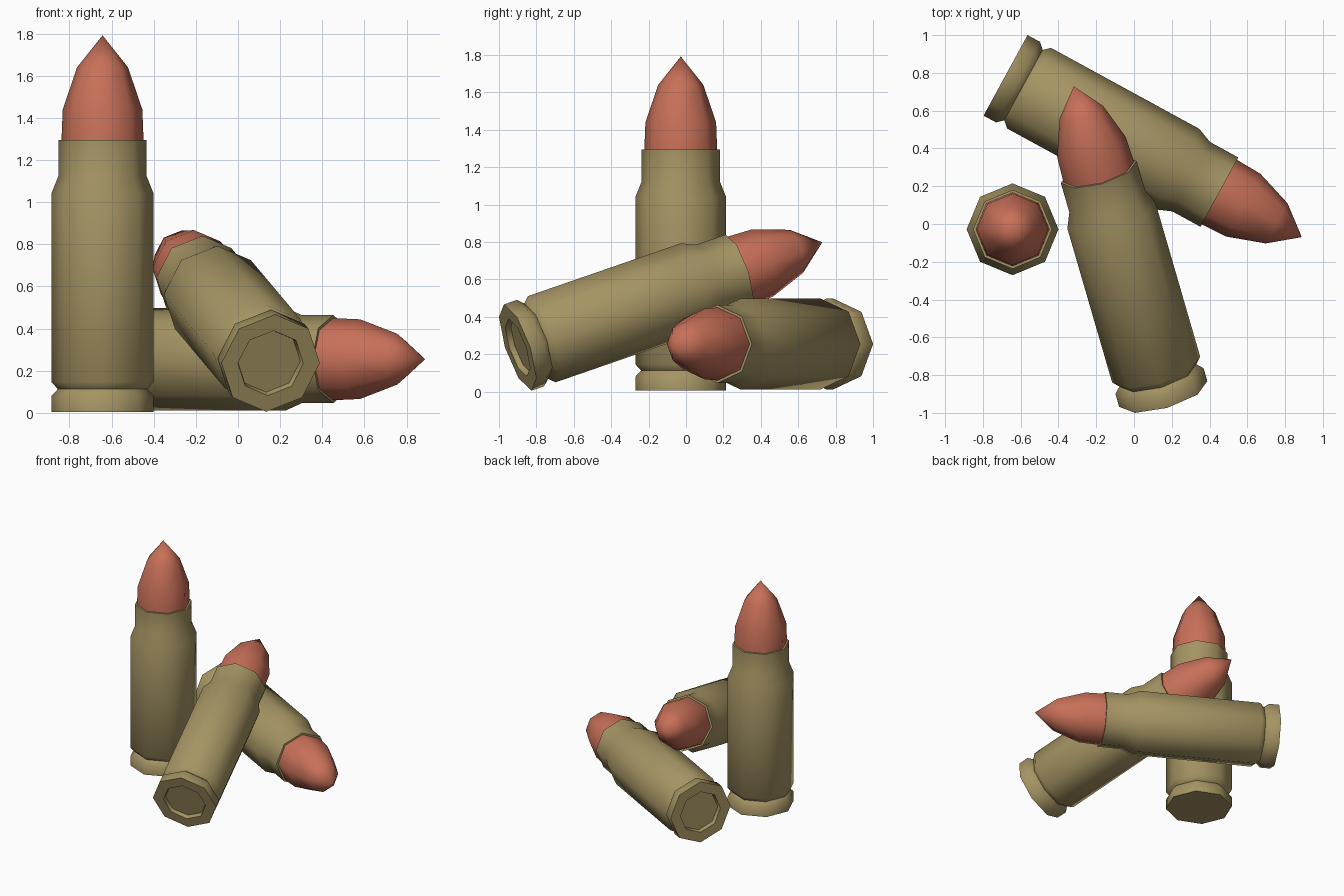
import bpy, bmesh, math
from mathutils import Vector

if "Cube" in bpy.data.objects:
    bpy.data.objects.remove(bpy.data.objects["Cube"])

SIDES = 8


def material(name, color):
    m = bpy.data.materials.new(name)
    m.diffuse_color = color
    m.use_nodes = True
    m.node_tree.nodes["Principled BSDF"].inputs["Base Color"].default_value = m.diffuse_color
    return m


brass = material("brass", (0.376, 0.296, 0.125, 1))
copper = material("copper", (0.578, 0.162, 0.098, 1))


def lathe(name, profile, mat, base, tip):
    """Revolve (radius, height) pairs and aim the local z axis from base to tip."""
    bm = bmesh.new()
    rings = []
    for r, z in profile:
        if r == 0:
            rings.append([bm.verts.new((0, 0, z))] * SIDES)
        else:
            rings.append([bm.verts.new((r * math.cos(a), r * math.sin(a), z))
                          for a in (math.tau * i / SIDES for i in range(SIDES))])
    for lo, hi in zip(rings, rings[1:]):
        for i in range(SIDES):
            j = (i + 1) % SIDES
            bm.faces.new(list(dict.fromkeys((lo[i], lo[j], hi[j], hi[i]))))
    if profile[0][0] > 0 and name.startswith("casing"):
        bm.faces.new(rings[0][::-1])
    mesh = bpy.data.meshes.new(name)
    bm.to_mesh(mesh)
    bm.free()
    mesh.materials.append(mat)
    obj = bpy.data.objects.new(name, mesh)
    bpy.context.collection.objects.link(obj)
    obj.location = base
    axis = Vector(tip) - Vector(base)
    obj.rotation_mode = 'QUATERNION'
    if axis.xy.length > 1e-4:
        obj.rotation_quaternion = axis.to_track_quat('Z', 'Y')
    # round sides, crisp rims
    bpy.ops.object.select_all(action='DESELECT')
    obj.select_set(True)
    bpy.context.view_layer.objects.active = obj
    bpy.ops.object.shade_smooth_by_angle(angle=math.radians(46))


# rim, extractor groove, body, shoulder, neck and lip
CASING = [(0.243, 0), (0.243, 0.075), (0.212, 0.108), (0.243, 0.142),
          (0.243, 1.035), (0.209, 1.12), (0.209, 1.29), (0.193, 1.29)]
# primer recess in the base
RECESS = [(0.155, 0.03), (0.162, 0)]
# pointed bullet
BULLET = [(0.195, 1.285), (0.189, 1.435), (0.121, 1.635), (0, 1.787)]

cartridges = [
    ("standing", (-0.643, -0.028, 0.005), (-0.643, -0.028, 1.79), False),
    ("lying", (-0.68, 0.787, 0.255), (0.882, -0.066, 0.255), True),
    ("leaning", (0.155, -0.90, 0.236), (-0.318, 0.727, 0.798), True),
]
for label, base, tip, recessed in cartridges:
    lathe("casing_" + label, (RECESS if recessed else []) + CASING, brass, base, tip)
    lathe("bullet_" + label, BULLET, copper, base, tip)
